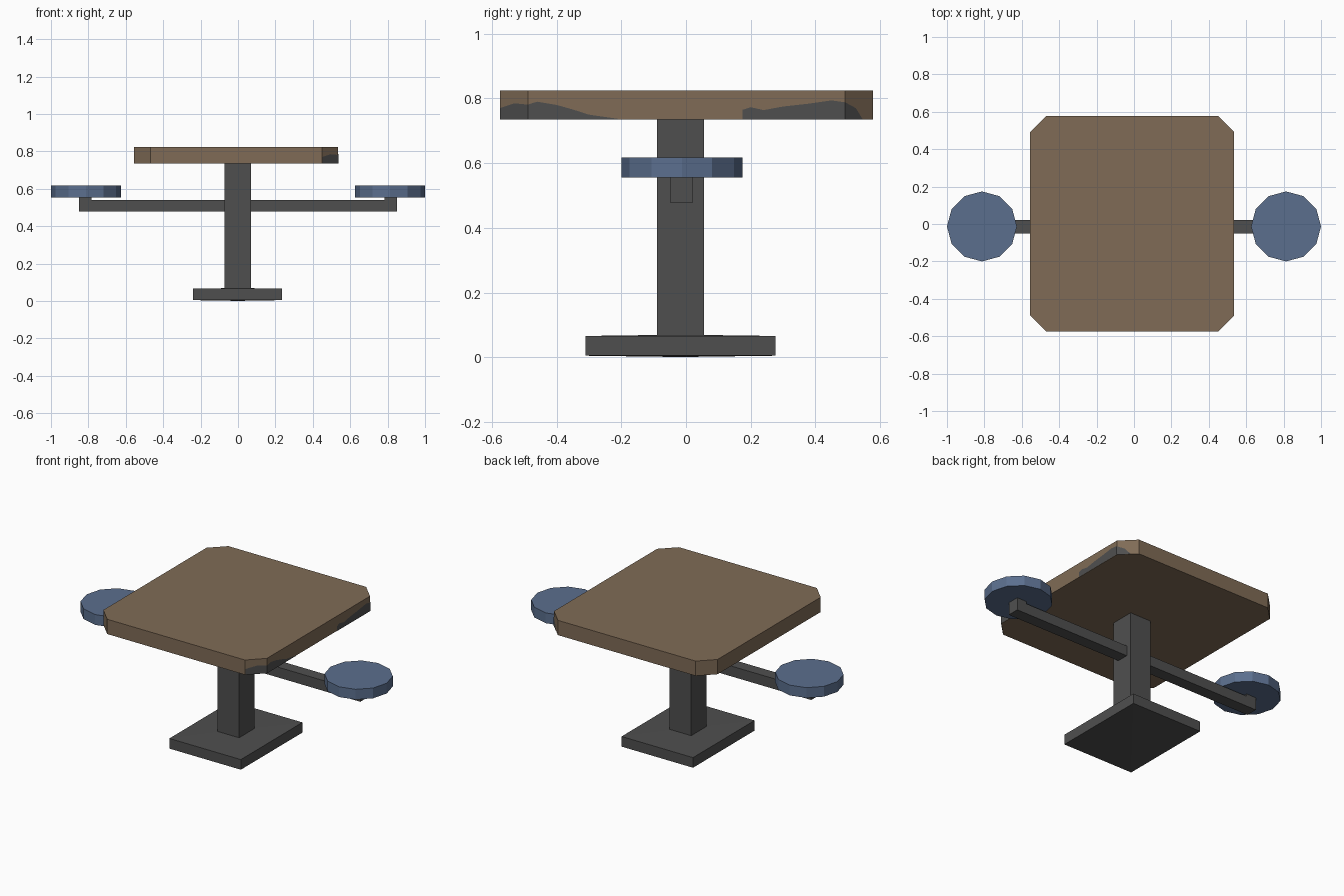
import bpy, bmesh, math

if "Cube" in bpy.data.objects:
    bpy.data.objects.remove(bpy.data.objects["Cube"])


def material(name, rgb):
    m = bpy.data.materials.new(name)
    m.diffuse_color = (*rgb, 1)
    m.use_nodes = True
    m.node_tree.nodes["Principled BSDF"].inputs["Base Color"].default_value = m.diffuse_color
    return m


WOOD = material("brown wood", (0.215, 0.148, 0.093))
STEEL = material("dark grey steel", (0.078, 0.078, 0.078))
BLUE = material("blue seat", (0.105, 0.158, 0.27))


def finish(name, bm, mat):
    me = bpy.data.meshes.new(name)
    bm.to_mesh(me)
    bm.free()
    me.materials.append(mat)
    ob = bpy.data.objects.new(name, me)
    bpy.context.collection.objects.link(ob)
    return ob


def prism(name, outline, z0, z1, mat, bulge=0):
    """Extrude an xy outline from z0 to z1; bulge lifts the cap centres a little."""
    bm = bmesh.new()
    face = bm.faces.new([bm.verts.new((x, y, z0)) for x, y in outline])
    ext = bmesh.ops.extrude_face_region(bm, geom=[face])["geom"]
    for v in ext:
        if isinstance(v, bmesh.types.BMVert):
            v.co.z = z1
    bmesh.ops.recalc_face_normals(bm, faces=bm.faces)
    if bulge:
        caps = [f for f in bm.faces if abs(f.normal.z) > 0.9]
        bmesh.ops.poke(bm, faces=caps, offset=bulge)
    return finish(name, bm, mat)


def rect(x0, x1, y0, y1):
    return [(x0, y0), (x1, y0), (x1, y1), (x0, y1)]


# Table top with cut corners
X0, X1, Y0, Y1, C = -0.555, 0.535, -0.575, 0.578, 0.086
prism("table_top", [(X0 + C, Y0), (X1 - C, Y0), (X1, Y0 + C), (X1, Y1 - C),
                    (X1 - C, Y1), (X0 + C, Y1), (X0, Y1 - C), (X0, Y0 + C)],
      0.735, 0.824, WOOD)

# Post and foot plate
prism("post", rect(-0.073, 0.07, -0.09, 0.055), 0.06, 0.736, STEEL)
prism("foot_plate", rect(-0.24, 0.236, -0.31, 0.276), 0.005, 0.066, STEEL, 0.004)

# Seat arms, risers and twelve-sided seats on both sides
for side, s in (("left", -1), ("right", 1)):
    prism(side + "_arm", rect(*sorted((s * 0.06, s * 0.85)), -0.05, 0.022),
          0.479, 0.541, STEEL)
    prism(side + "_riser", rect(*sorted((s * 0.783, s * 0.85)), -0.05, 0.022),
          0.541, 0.556, STEEL)
    seat = [(s * 0.813 + 0.187 * math.cos(i * math.pi / 6),
             -0.013 + 0.187 * math.sin(i * math.pi / 6)) for i in range(12)]
    prism(side + "_seat", seat, 0.555, 0.617, BLUE)


# Worn grey patches along the right edge of the table top
def worn_patch(name, profile):
    bm = bmesh.new()
    rows = []
    for y, z in profile:
        x = X1 + 0.002 - max(0, y - (Y1 - C), (Y0 + C) - y)
        rows.append((bm.verts.new((x, y, 0.735)), bm.verts.new((x, y, z))))
    for (a, b), (c, d) in zip(rows, rows[1:]):
        bm.faces.new((a, c, d, b))
    finish(name, bm, STEEL)


worn_patch("front_worn_patch", [(-0.575, 0.77), (-0.53, 0.785), (-0.489, 0.781),
                                (-0.46, 0.79), (-0.40, 0.78), (-0.35, 0.766),
                                (-0.30, 0.75), (-0.21, 0.737)])
worn_patch("back_worn_patch", [(0.175, 0.765), (0.20, 0.773), (0.24, 0.764),
                               (0.30, 0.775), (0.38, 0.784), (0.45, 0.794),
                               (0.492, 0.788), (0.525, 0.77), (0.545, 0.737)])
